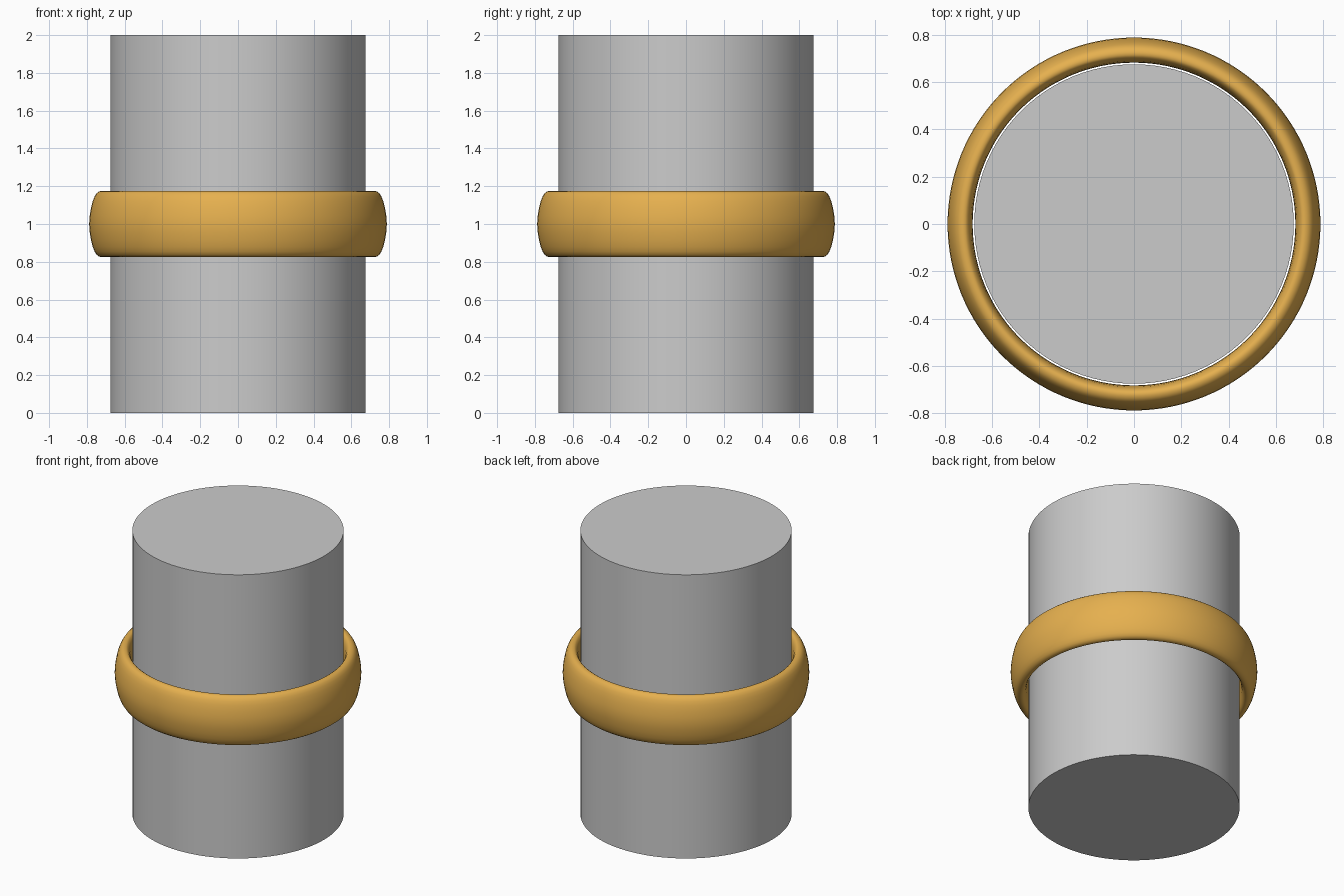
import bpy, bmesh, math

if "Cube" in bpy.data.objects:
    bpy.data.objects.remove(bpy.data.objects["Cube"])


def material(name, rgb):
    m = bpy.data.materials.new(name)
    m.diffuse_color = (*rgb, 1)
    m.use_nodes = True
    m.node_tree.nodes["Principled BSDF"].inputs["Base Color"].default_value = m.diffuse_color
    return m


def lathe(name, profile, segs, mat, closed):
    """Revolve an (r, z) profile around z; an open profile gets end caps."""
    bm = bmesh.new()
    rings = []
    for i in range(segs):
        a = 2 * math.pi * i / segs
        rings.append([bm.verts.new((r * math.cos(a), r * math.sin(a), z)) for r, z in profile])
    n = len(profile)
    for i in range(segs):
        p, q = rings[i], rings[(i + 1) % segs]
        for j in range(n if closed else n - 1):
            k = (j + 1) % n
            bm.faces.new((p[j], q[j], q[k], p[k]))
    if not closed:
        bm.faces.new([r[0] for r in reversed(rings)])
        bm.faces.new([r[-1] for r in rings])
    bmesh.ops.recalc_face_normals(bm, faces=bm.faces)
    me = bpy.data.meshes.new(name)
    bm.to_mesh(me)
    bm.free()
    me.materials.append(mat)
    ob = bpy.data.objects.new(name, me)
    bpy.context.collection.objects.link(ob)
    bpy.ops.object.select_all(action='DESELECT')
    ob.select_set(True)
    bpy.context.view_layer.objects.active = ob
    bpy.ops.object.shade_smooth_by_angle(angle=math.radians(40))
    return ob


grey = material("light grey", (0.6, 0.6, 0.6))
gold = material("gold", (0.79, 0.435, 0.078))

# Display post
lathe("post", [(0.675, 0), (0.675, 2)], 96, grey, False)

# Domed ring band, rounded at both rims; upper half mirrored below z = 1
upper = [(0.682, 0.0), (0.682, 0.06), (0.684, 0.10), (0.689, 0.135), (0.696, 0.156),
         (0.705, 0.169), (0.714, 0.175), (0.726, 0.175), (0.738, 0.171), (0.749, 0.162),
         (0.759, 0.146), (0.769, 0.121), (0.778, 0.085), (0.785, 0.043), (0.788, 0.0)]
band = [(r, 1 + h) for r, h in upper] + [(r, 1 - h) for r, h in reversed(upper[1:-1])]
lathe("ring_band", band, 128, gold, True)
